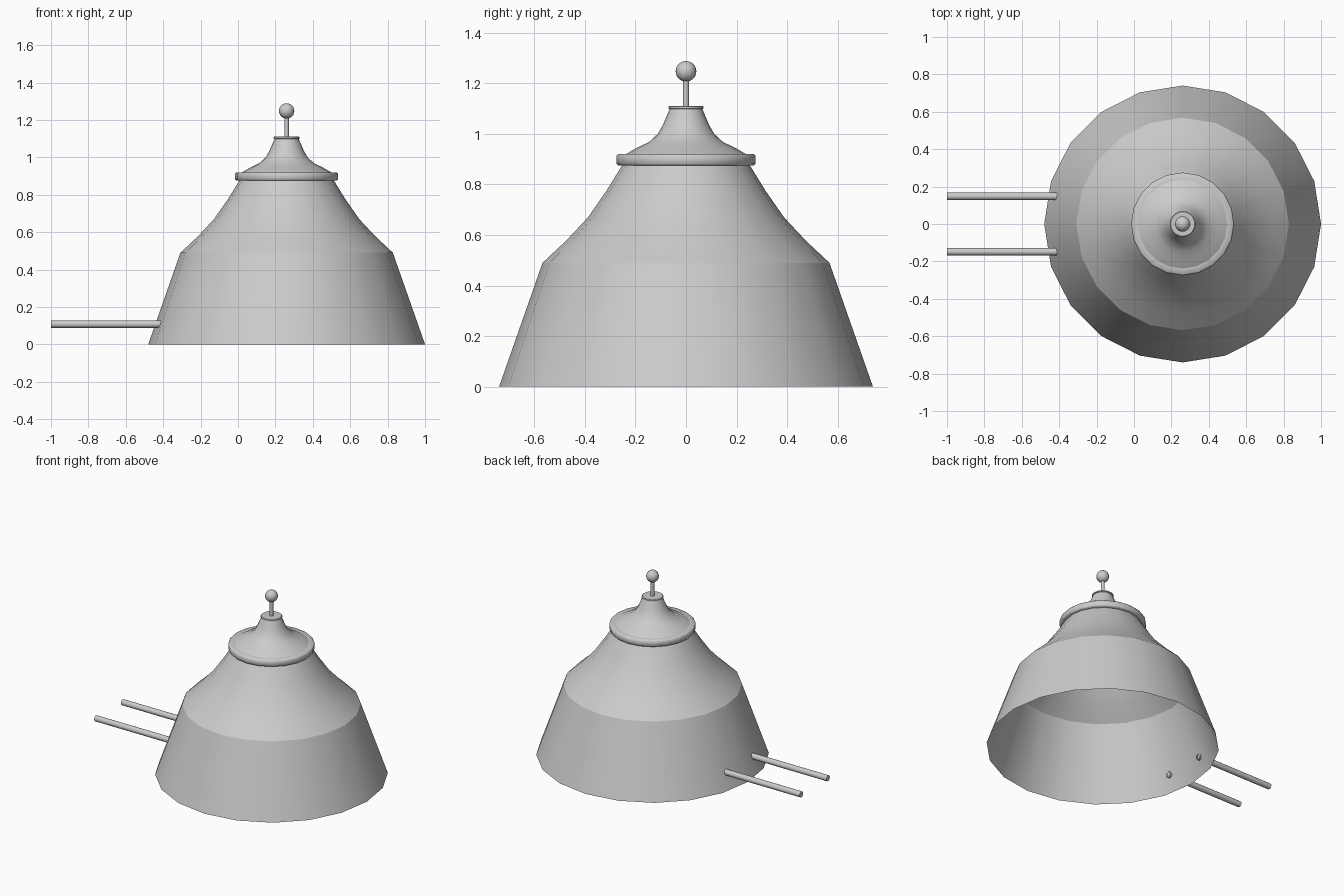
import bpy, math

if "Cube" in bpy.data.objects:
    bpy.data.objects.remove(bpy.data.objects["Cube"])

CX = 0.26   # axis of the turned body


def finish(name, verts, faces, angle=35):
    mesh = bpy.data.meshes.new(name)
    mesh.from_pydata(verts, [], faces)
    mesh.update()
    obj = bpy.data.objects.new(name, mesh)
    bpy.context.collection.objects.link(obj)
    bpy.ops.object.select_all(action='DESELECT')
    obj.select_set(True)
    bpy.context.view_layer.objects.active = obj
    bpy.ops.object.shade_smooth_by_angle(angle=math.radians(angle))
    return obj


def lathe(name, profile, sides=20, cap_start=False, cap_end=False, angle=35):
    """Turn (radius, height) points, listed upwards, around z."""
    verts, faces = [], []
    for r, z in profile:
        for i in range(sides):
            a = math.tau * i / sides
            verts.append((r * math.cos(a), r * math.sin(a), z))
    for k in range(len(profile) - 1):
        for i in range(sides):
            j = (i + 1) % sides
            a, b = k * sides, (k + 1) * sides
            faces.append((a + i, a + j, b + j, b + i))
    if cap_start:
        faces.append(tuple(reversed(range(sides))))
    if cap_end:
        n = (len(profile) - 1) * sides
        faces.append(tuple(range(n, n + sides)))
    obj = finish(name, verts, faces, angle)
    obj.location.x = CX
    return obj


# Open flared skirt and curved shoulder
lathe("skirt", [(0.74, 0), (0.568, 0.49)])
lathe("shoulder", [(0.568, 0.49), (0.475, 0.577), (0.388, 0.67),
                   (0.315, 0.775), (0.247, 0.885)])

# Collar band with softened edges
lathe("collar", [(0.24, 0.875), (0.268, 0.875), (0.275, 0.882), (0.275, 0.913),
                 (0.268, 0.92), (0.236, 0.92)], angle=50)

# Concave lid, neck ring, stem and ball
lathe("lid", [(0.24, 0.919), (0.195, 0.945), (0.147, 0.968), (0.112, 1.0),
              (0.092, 1.035), (0.077, 1.07), (0.064, 1.1)])
lathe("neck_ring", [(0.06, 1.098), (0.069, 1.1), (0.069, 1.108), (0.065, 1.111)],
      cap_end=True)
lathe("stem", [(0.012, 1.108), (0.012, 1.22)], sides=12)
bpy.ops.mesh.primitive_uv_sphere_add(segments=20, ring_count=12, radius=0.041,
                                     location=(CX, 0, 1.248))
ball = bpy.context.object
ball.name = "finial_ball"
bpy.ops.object.shade_smooth()

# Two parallel rods passing through the skirt wall
for side, y in (("front", -0.148), ("back", 0.148)):
    rod = lathe(side + "_rod", [(0.02, 0), (0.02, 0.59)], sides=12, cap_start=True)
    rod.location = (-1, y, 0.108)
    rod.rotation_euler.y = math.pi / 2
